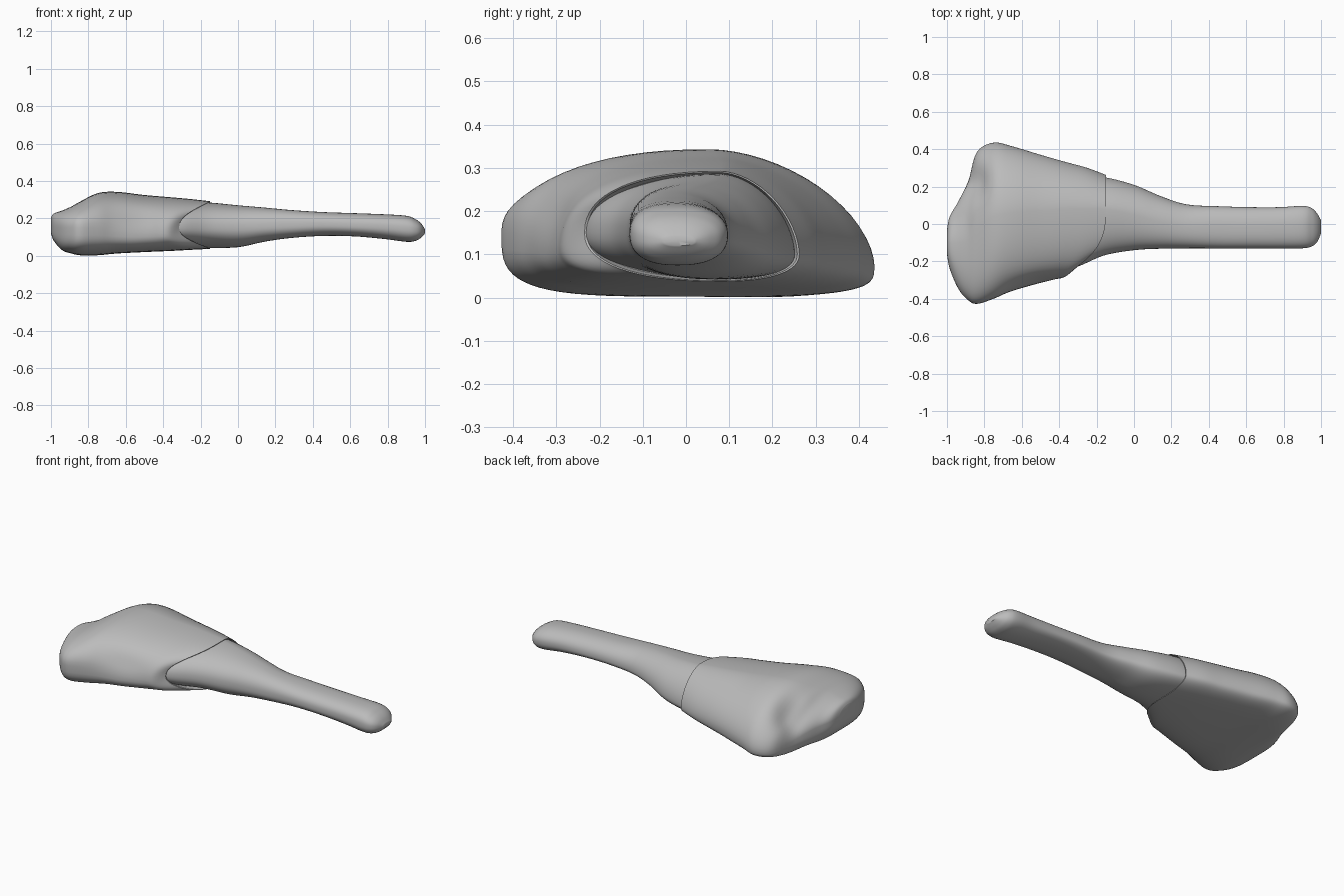
import bpy
import bmesh
import math
from mathutils import Vector

default_cube = bpy.data.objects.get("Cube")
if default_cube:
    bpy.data.objects.remove(default_cube, do_unlink=True)

SIDES = 64
STEPS = 5

# One plain grey for the whole model
grey = bpy.data.materials.new("plain grey")
grey.use_nodes = True
colour = (0.5, 0.5, 0.5, 1.0)
grey.diffuse_color = colour
grey.node_tree.nodes["Principled BSDF"].inputs["Base Color"].default_value = colour


def ramp(x, start, end):
    """Fraction of the way from start to end, clamped."""
    return max(0, min(1, (x - start) / (end - start)))


def catmull_rom(stations):
    """Blend smoothly through the listed cross-section stations."""
    points = [stations[0]] + stations + [stations[-1]]
    result = []
    for a, b, c, d in zip(points, points[1:], points[2:], points[3:]):
        for step in range(STEPS):
            t = step / STEPS
            result.append([
                q + t / 2 * (r - p + t * (2 * p - 5 * q + 4 * r - s + t * (3 * (q - r) + s - p)))
                for p, q, r, s in zip(a, b, c, d)])
    result.append(list(stations[-1]))
    return result


def section(station, powers):
    """Rounded, lopsided ring: two side tips, a crest and a flatter base."""
    x, front, front_z, back, back_z, crest, top, bottom = station
    front_power, back_power, base_power = powers
    ring = []
    for i in range(SIDES):
        angle = math.tau * i / SIDES
        c, s = math.cos(angle), math.sin(angle)
        side, side_z, power = (back, back_z, back_power) if c > 0 else (front, front_z, front_power)
        if s < 0:
            power = base_power
        across = abs(c) ** (2 / power)
        up = abs(s) ** (2 / power)
        limit = top if s > 0 else bottom
        ring.append(Vector((x, crest + (side - crest) * across, side_z + (limit - side_z) * up)))
    return ring


def sections(stations, first, last, start, end):
    """Rings whose roundness changes from first to last along x."""
    rings = []
    for station in catmull_rom(stations):
        t = ramp(station[0], start, end)
        rings.append(section(station, [a + (b - a) * t for a, b in zip(first, last)]))
    return rings


def loft(name, rings):
    """Skin a list of rings and close both ends."""
    bm = bmesh.new()
    rows = [[bm.verts.new(p) for p in ring] for ring in rings]
    for lower, upper in zip(rows, rows[1:]):
        for i in range(SIDES):
            j = (i + 1) % SIDES
            bm.faces.new((lower[i], lower[j], upper[j], upper[i]))
    for row in (rows[0], rows[-1]):
        middle = bm.verts.new(sum((v.co for v in row), Vector()) / SIDES)
        for i in range(SIDES):
            bm.faces.new((row[i], row[(i + 1) % SIDES], middle))
    bmesh.ops.recalc_face_normals(bm, faces=bm.faces)
    mesh = bpy.data.meshes.new(name)
    bm.to_mesh(mesh)
    bm.free()
    mesh.materials.append(grey)
    obj = bpy.data.objects.new(name, mesh)
    bpy.context.collection.objects.link(obj)
    bpy.ops.object.select_all(action="DESELECT")
    obj.select_set(True)
    bpy.context.view_layer.objects.active = obj
    bpy.ops.object.shade_smooth_by_angle(angle=math.radians(40))


def dent(point, centre, radius, push):
    """Press a soft hollow into the surface."""
    offset = point - Vector(centre)
    spread = sum((o / r) ** 2 for o, r in zip(offset, radius))
    return point + Vector(push) * math.exp(-spread)


# Broad head: x, front tip y and z, back tip y and z, crest y, top z, bottom z
head_stations = [
    (-1.0, -.16, .16, -.03, .16, -.1, .205, .12),
    (-.985, -.24, .15, .04, .15, -.1, .226, .08),
    (-.94, -.345, .15, .12, .13, -.1, .242, .03),
    (-.89, -.405, .15, .23, .1, -.09, .264, .012),
    (-.84, -.427, .15, .385, .07, -.03, .292, .003),
    (-.75, -.4, .15, .435, .07, .04, .335, .003),
    (-.65, -.36, .14, .415, .09, .06, .342, .012),
    (-.5, -.325, .13, .37, .1, .07, .325, .02),
    (-.36, -.3, .125, .33, .1, .08, .313, .026),
    (-.25, -.283, .125, .3, .1, .08, .303, .032),
    (-.15, -.235, .15, .262, .1, .08, .292, .037),
]
head_rings = sections(head_stations, (2.35, 1.75, 3.6), (2.3, 1.75, 2.3), -.55, -.15)

# Sweep the rim back along the front side
for ring in head_rings:
    follow = ramp(ring[0].x, -.65, -.15)
    for i, p in enumerate(ring):
        frontness = max(0, -math.cos(math.tau * i / SIDES))
        p.x -= .165 * follow ** 1.5 * frontness ** 2.5

# Hollow beside the back corner and a shallow dip in the front wall
for ring in head_rings:
    for i, p in enumerate(ring):
        p = dent(p, (-.84, .22, .2), (.06, .09, .12), (.02, -.01, -.045))
        ring[i] = dent(p, (-.55, -.32, .2), (.16, .08, .07), (0, .015, -.01))

# Turned-in lip around the socket
rim = head_rings[-1]
centre = sum(rim, Vector()) / SIDES
for scale, depth in ((.98, .0), (.93, .04)):
    head_rings.append([
        Vector((p.x - depth, centre.y + (p.y - centre.y) * scale, centre.z + (p.z - centre.z) * scale))
        for p in rim])
loft("broad_head", head_rings)

# Tapering shaft set into the socket
shaft_stations = [
    (-.42, -.25, .15, .25, .1, .08, .28, .05),
    (-.3, -.227, .15, .254, .1, .08, .285, .045),
    (-.16, -.168, .15, .25, .1, .08, .285, .042),
    (.0, -.14, .15, .209, .11, .05, .27, .046),
    (.14, -.132, .155, .15, .13, .01, .258, .075),
    (.28, -.13, .16, .105, .14, -.02, .245, .095),
    (.45, -.13, .165, .095, .15, -.02, .234, .106),
    (.62, -.13, .16, .09, .15, -.02, .228, .104),
    (.78, -.13, .155, .09, .15, -.02, .222, .09),
    (.9, -.13, .145, .097, .145, -.02, .214, .075),
    (.95, -.12, .14, .085, .14, -.02, .195, .08),
    (.98, -.095, .135, .055, .135, -.02, .172, .098),
    (1.0, -.05, .13, .02, .13, -.02, .142, .12),
]
loft("tapered_shaft", sections(shaft_stations, (2.3, 1.75, 2.3), (2.5, 2.2, 2.4), -.15, .4))
